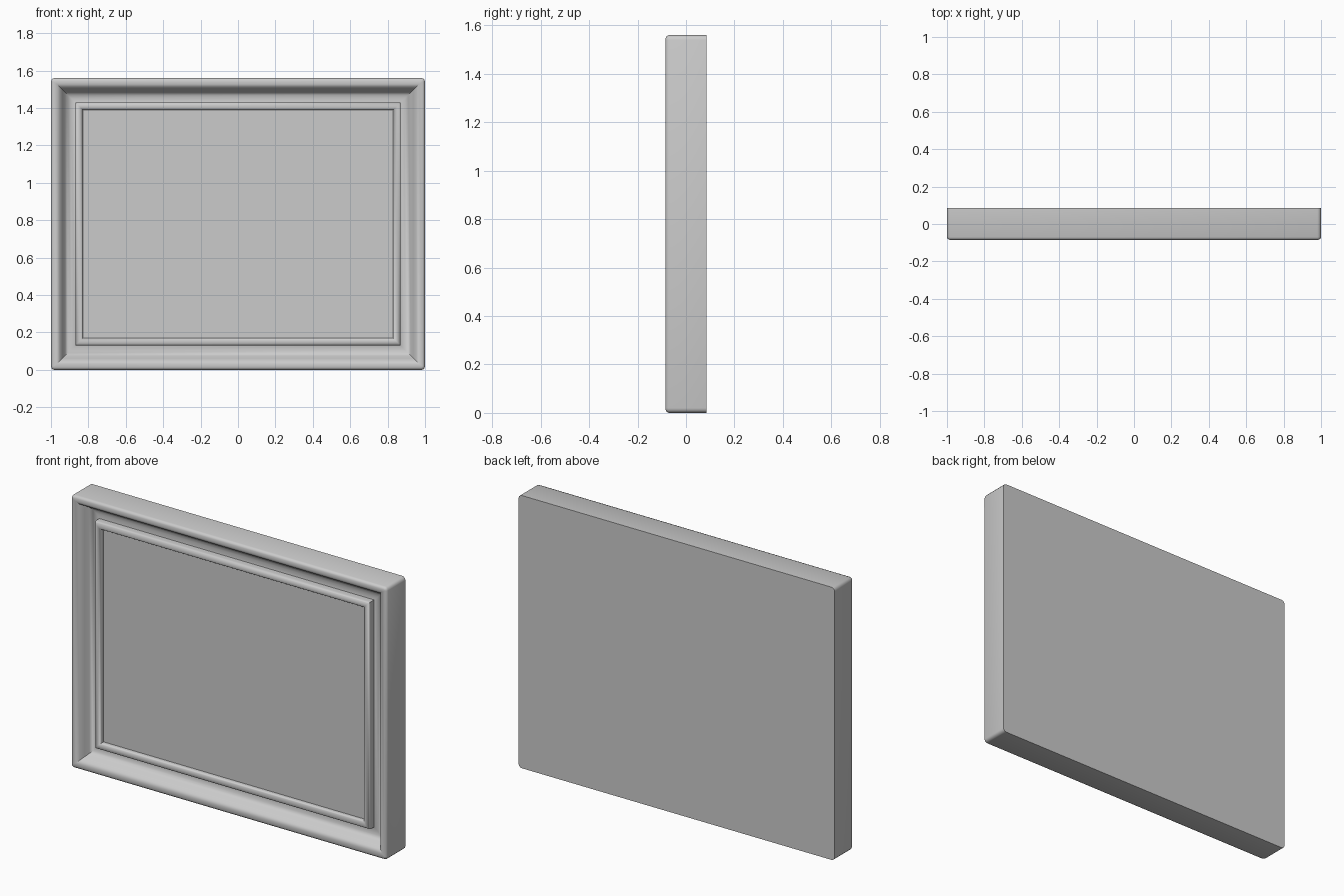
import bpy, bmesh, math

cube = bpy.data.objects.get("Cube")
if cube:
    bpy.data.objects.remove(cube, do_unlink=True)

HALF_W, HEIGHT, BACK, CORNER = 1.0, 1.56, 0.085, 0.02
PANEL_Y, OPENING = -0.03, 0.17

grey = bpy.data.materials.new("plain_grey")
grey.use_nodes = True
colour = (0.6, 0.6, 0.6, 1)
grey.diffuse_color = colour
grey.node_tree.nodes["Principled BSDF"].inputs["Base Color"].default_value = colour


def ring(bm, inset, y):
    """Rectangle inset from the outer edge, with rounded corners where near it."""
    r = max(CORNER - inset, 0)
    w, h, mid = HALF_W - inset - r, HEIGHT / 2 - inset - r, HEIGHT / 2
    verts = []
    for i, (sx, sz) in enumerate([(1, 1), (-1, 1), (-1, -1), (1, -1)]):
        for step in range(4):
            a = math.radians(i * 90 + step * 30)
            verts.append(bm.verts.new((sx * w + r * math.cos(a), y,
                                       mid + sz * h + r * math.sin(a))))
    return verts


def finish(bm, name, angle):
    bmesh.ops.remove_doubles(bm, verts=bm.verts, dist=0.0001)
    bmesh.ops.recalc_face_normals(bm, faces=bm.faces)
    mesh = bpy.data.meshes.new(name)
    bm.to_mesh(mesh)
    bm.free()
    mesh.materials.append(grey)
    obj = bpy.data.objects.new(name, mesh)
    bpy.context.collection.objects.link(obj)
    bpy.ops.object.select_all(action='DESELECT')
    obj.select_set(True)
    bpy.context.view_layer.objects.active = obj
    bpy.ops.object.shade_smooth_by_angle(angle=math.radians(angle))
    return obj


# Moulding profile: (inset from the outer edge, y)
side = [(0, BACK), (0, -0.07)]
rim = [(0.004, -0.08), (0.014, -0.085), (0.032, -0.083), (0.048, -0.071)]
cove = [(0.062, -0.047), (0.076, -0.024), (0.09, -0.011), (0.108, -0.006), (0.13, -0.012)]
bead = [(0.15 - 0.02 * math.cos(math.pi * i / 8),
         -0.04 - 0.02 * math.sin(math.pi * i / 8)) for i in range(9)]
profile = side + rim + cove + bead + [(OPENING, PANEL_Y + 0.005)]

# Frame: profile swept round the rectangle, closed at the back
bm = bmesh.new()
rings = [ring(bm, t, y) for t, y in profile]
for a, b in zip(rings, rings[1:]):
    n = len(a)
    for i in range(n):
        j = (i + 1) % n
        bm.faces.new((a[i], a[j], b[j], b[i]))
bm.faces.new(rings[0])
finish(bm, "picture_frame", 50)

# Flat panel set inside the bead
bm = bmesh.new()
bmesh.ops.create_cube(bm, size=1)
for v in bm.verts:
    v.co.x *= 2 * (HALF_W - OPENING + 0.005)
    v.co.z = v.co.z * (HEIGHT - 2 * OPENING + 0.01) + HEIGHT / 2
    v.co.y = PANEL_Y if v.co.y < 0 else PANEL_Y + 0.02
finish(bm, "picture_panel", 30)
